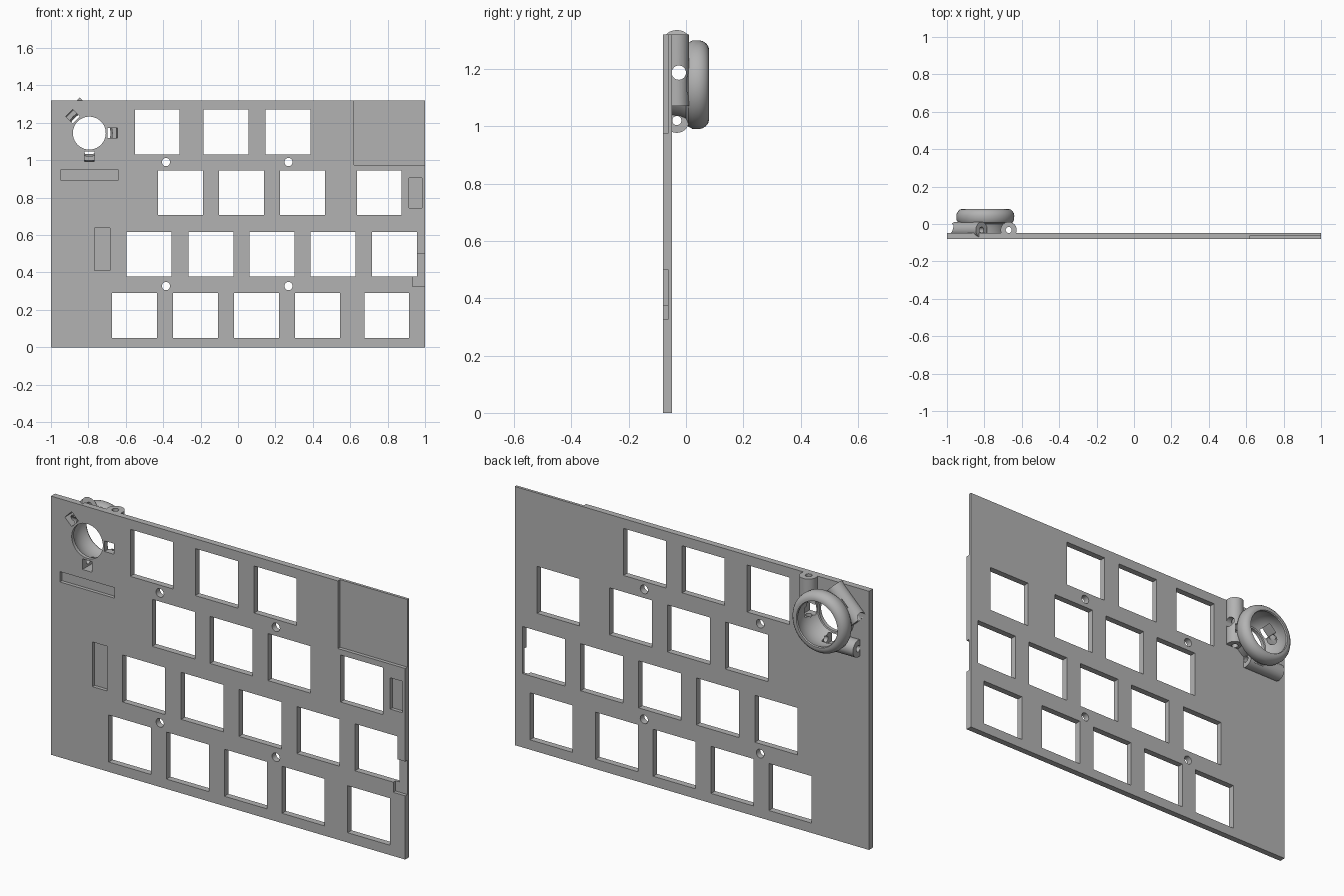
import bpy, bmesh, math
from mathutils import Matrix, Vector

if "Cube" in bpy.data.objects:
    bpy.data.objects.remove(bpy.data.objects["Cube"])

grey = bpy.data.materials.new("mid grey")
grey.use_nodes = True
grey.diffuse_color = (0.45, 0.45, 0.45, 1)
grey.node_tree.nodes["Principled BSDF"].inputs["Base Color"].default_value = (0.45, 0.45, 0.45, 1)

FRONT, BACK, TOP = -0.08, -0.048, 1.32
BALL = Vector((-0.795, 0, 1.145))


def make(name, bm):
    mesh = bpy.data.meshes.new(name)
    bmesh.ops.recalc_face_normals(bm, faces=bm.faces)
    bm.to_mesh(mesh)
    bm.free()
    ob = bpy.data.objects.new(name, mesh)
    bpy.context.collection.objects.link(ob)
    mesh.materials.append(grey)
    return ob


def box(bm, x0, x1, y0, y1, z0, z1, turn=None):
    centre = Vector((x0 + x1, y0 + y1, z0 + z1)) / 2
    m = Matrix.Translation(centre) @ Matrix.Diagonal((x1 - x0, y1 - y0, z1 - z0, 1))
    bmesh.ops.create_cube(bm, size=1, matrix=(turn or Matrix()) @ m)


def rod(bm, a, b, r, sides=40):
    a, b = Vector(a), Vector(b)
    m = Matrix.Translation((a + b) / 2) @ (b - a).to_track_quat('Z', 'Y').to_matrix().to_4x4()
    bmesh.ops.create_cone(bm, cap_ends=True, segments=sides, radius1=r, radius2=r,
                          depth=(b - a).length, matrix=m)


def lathe(bm, profile, steps=64):
    # solid of revolution about the ball axis, profile given as (radius, y)
    rings = []
    for r, y in profile:
        rings.append([bm.verts.new(BALL + Vector((r * math.cos(t), y, r * math.sin(t))))
                      for t in (2 * math.pi * i / steps for i in range(steps))])
    for a, b in zip(rings, rings[1:]):
        for i in range(steps):
            j = (i + 1) % steps
            bm.faces.new((a[i], a[j], b[j], b[i]))
    bm.faces.new(rings[0])
    bm.faces.new(rings[-1])


def combine(ob, tool, operation):
    mod = ob.modifiers.new("combine", 'BOOLEAN')
    mod.operation, mod.solver, mod.object = operation, 'EXACT', tool
    bpy.context.view_layer.objects.active = ob
    bpy.ops.object.modifier_apply(modifier=mod.name)


def new_tool(build, *args):
    bm = bmesh.new()
    build(bm, *args)
    tool = make("helper", bm)
    tool.hide_render = True
    return tool


def apply_tool(objects, operation, build, *args):
    tool = new_tool(build, *args)
    for ob in objects:
        combine(ob, tool, operation)
    bpy.data.objects.remove(tool)


# Plate
bm = bmesh.new()
box(bm, -1, 1, FRONT, BACK, 0, TOP)
plate = make("switch_plate", bm)

# Key openings and screw holes
ROWS = {1.15: (-0.432, -0.065, 0.267), 0.826: (-0.308, 0.018, 0.345, 0.755),
        0.497: (-0.475, -0.145, 0.181, 0.508, 0.836),
        0.17: (-0.554, -0.228, 0.099, 0.425, 0.795)}


def openings(bm):
    h = 0.12
    for z, xs in ROWS.items():
        for x in xs:
            box(bm, x - h, x + h, -0.1, 0, z - h, z + h)
    for x in (-0.385, 0.27):
        for z in (0.327, 0.99):
            rod(bm, (x, -0.1, z), (x, 0, z), 0.022, 24)


apply_tool([plate], 'DIFFERENCE', openings)


# Shallow pockets in the front
def pockets(bm):
    for x0, x1, z0, z1 in ((0.62, 1.1, 0.975, 1.4), (0.915, 0.985, 0.745, 0.905),
                           (-0.95, -0.64, 0.895, 0.948), (-0.766, -0.684, 0.41, 0.638),
                           (0.933, 1.1, 0.325, 0.5)):
        box(bm, x0, x1, -0.1, -0.062, z0, z1)


apply_tool([plate], 'DIFFERENCE', pockets)

# Ball housing: rounded ring on a cup
bm = bmesh.new()
lathe(bm, [(0.118, -0.06), (0.122, -0.02), (0.13, 0), (0.146, 0.008), (0.154, 0.022),
           (0.155, 0.045), (0.152, 0.058), (0.145, 0.069), (0.136, 0.077), (0.125, 0.08),
           (0.1, 0.08)])
housing = make("ball_housing", bm)

# Axle tubes beside the ring: vertical, horizontal and diagonal
AX_Y = -0.032
TUBES = [((-0.67, AX_Y, 1.07), (-0.67, AX_Y, TOP)),
         ((-0.95, AX_Y, 1.02), (-0.74, AX_Y, 1.02)),
         ((-0.955, AX_Y, 1.165), (-0.815, AX_Y, 1.305))]
for a, b in TUBES:
    apply_tool([housing], 'UNION', rod, a, b, 0.043)

# Ball cavity, flaring from the front hole
R = 0.124
cavity = [(0.088, -0.1), (0.088, -0.062)]
cavity += [(math.sqrt(R * R - (y - 0.02) ** 2), y) for y in
           (-0.06, -0.045, -0.03, -0.01, 0.01, 0.03, 0.05, 0.065)]
cavity += [(0.113, 0.074), (0.122, 0.09)]
apply_tool([plate, housing], 'DIFFERENCE', lathe, cavity)

# Roller slots, axle bores and the sight gap under the ring
for angle in (0, 90, -135):
    turn = Matrix.Translation(BALL) @ Matrix.Rotation(math.radians(angle), 4, 'Y')
    apply_tool([plate, housing], 'DIFFERENCE', box, 0.098, 0.152, -0.1, 0.0, -0.027, 0.027, turn)
    apply_tool([housing], 'DIFFERENCE', box, 0.08, 0.15, BACK, 0.005, -0.026, 0.026, turn)
for a, b in TUBES:
    step = (Vector(b) - Vector(a)).normalized() * 0.03
    apply_tool([housing, plate], 'DIFFERENCE', rod, Vector(a) - step, Vector(b) + step, 0.016, 24)
apply_tool([housing], 'DIFFERENCE', rod, (-1.02, -0.025, 1.187), (-0.6, -0.025, 1.187), 0.025, 24)

# Smooth curved faces, crisp edges
bpy.ops.object.select_all(action='DESELECT')
for ob in (plate, housing):
    ob.select_set(True)
bpy.context.view_layer.objects.active = plate
bpy.ops.object.shade_smooth_by_angle(angle=math.radians(30))
